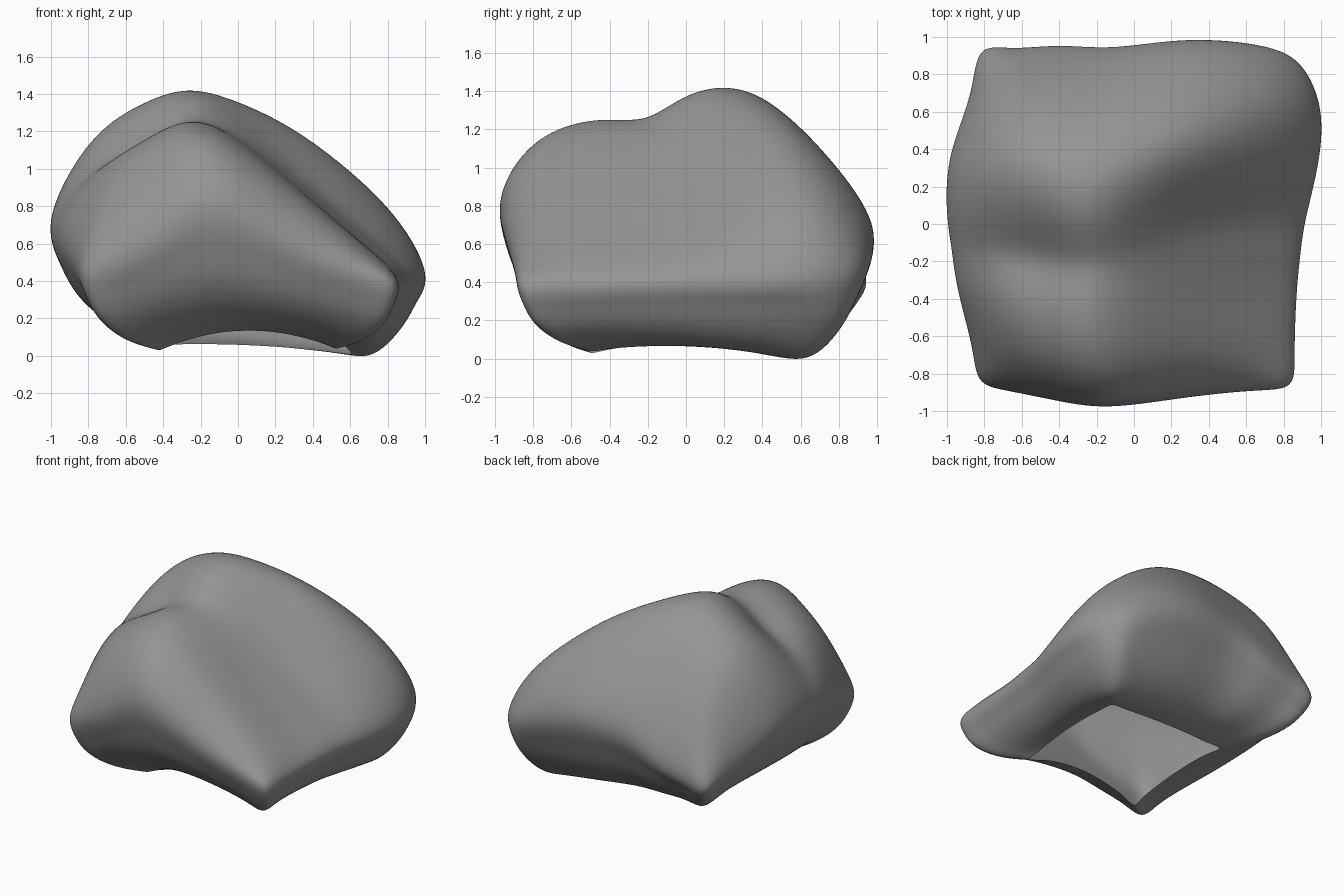
import bpy
from mathutils import Vector

if "Cube" in bpy.data.objects:
    bpy.data.objects.remove(bpy.data.objects["Cube"])

# Grid spacing across the top of the boulder
TX = [0, .1, .25, .42, .65, .88, 1]
TY = [0, .1, .27, .40, .52, .69, .87, 1]
# Plan outline: left/right edge per row, front/back edge per column
LEFT = [-.82, -.86, -.935, -.97, -.995, -.975, -.87, -.82]
RIGHT = [.83, .85, .86, .88, .91, .975, .985, .88]
FRONT = [-.84, -.89, -.94, -.97, -.925, -.885, -.86]
BACK = [.92, .93, .945, .935, .975, .945, .86]
# Heights, front row to back row (outer entries = widest girth)
HEIGHT = [
    [.48, .58, .72, .85, .66, .48, .40],
    [.55, .87, 1.06, 1.13, .90, .60, .41],
    [.67, .97, 1.16, 1.245, .97, .62, .42],
    [.70, .98, 1.12, 1.265, 1.00, .65, .43],
    [.74, 1.07, 1.27, 1.385, 1.07, .69, .44],
    [.72, 1.13, 1.34, 1.38, 1.22, .81, .46],
    [.55, .94, 1.03, 1.11, 1.03, .80, .47],
    [.44, .50, .59, .70, .71, .57, .46]]
NX, NY = len(TX), len(TY)


def mix(a, b, t):
    return a + (b - a) * t


verts, faces = [], []

# Top surface
for j in range(NY):
    for i in range(NX):
        verts.append(Vector((mix(LEFT[j], RIGHT[j], TX[i]),
                             mix(FRONT[i], BACK[i], TY[j]), HEIGHT[j][i])))
for j in range(NY - 1):
    for i in range(NX - 1):
        a = j * NX + i
        faces.append((a, a + 1, a + NX + 1, a + NX))

# Girth loop, counter-clockwise from the front left corner
loop = ([(i, 0) for i in range(NX - 1)] + [(NX - 1, j) for j in range(NY - 1)]
        + [(i, NY - 1) for i in range(NX - 1, 0, -1)] + [(0, j) for j in range(NY - 1, 0, -1)])
girth = [j * NX + i for i, j in loop]

# Open bottom rim: a rough square, arched on each side
FL, FR = Vector((-.42, -.50, .03)), Vector((.52, -.50, .04))
BL, BR = Vector((-.40, .43, .06)), Vector((.60, .48, .01))
rim = []
for i, j in loop:
    u, v = TX[i], TY[j]
    p = mix(mix(FL, FR, u), mix(BL, BR, u), v)
    arch = .10 if j == 0 else .02 if j == NY - 1 else .04
    p.z += arch * 4 * max(u * (1 - u), v * (1 - v))
    rim.append(p)

# Underside loops tucking in from girth to rim, fuller at the back right
previous = girth
for s, h in [(.08, .62), (.26, .34), (.59, .12), (1, 0)]:
    current = []
    for (i, j), g, r in zip(loop, girth, rim):
        p = mix(verts[g], r, s)
        p.z = mix(r.z, verts[g].z, max(h - .2 * s * TX[i] * TY[j], 0))
        current.append(len(verts))
        verts.append(p)
    for k in range(len(loop)):
        m = (k + 1) % len(loop)
        faces.append((previous[k], current[k], current[m], previous[m]))
    previous = current

# Boulder object
mesh = bpy.data.meshes.new("boulder")
mesh.from_pydata(verts, [], faces)
mesh.polygons.foreach_set("use_smooth", [True] * len(faces))
boulder = bpy.data.objects.new("boulder", mesh)
bpy.context.collection.objects.link(boulder)
stone = bpy.data.materials.new("grey stone")
stone.diffuse_color = (.3, .3, .3, 1)
stone.use_nodes = True
stone.node_tree.nodes["Principled BSDF"].inputs["Base Color"].default_value = stone.diffuse_color
mesh.materials.append(stone)
sub = boulder.modifiers.new("smooth", "SUBSURF")
sub.levels = sub.render_levels = 4

# Push the cage out so the smoothed surface passes through the chosen points
for _ in range(4):
    bpy.context.view_layer.update()
    ev = boulder.evaluated_get(bpy.context.evaluated_depsgraph_get())
    smooth = [ev.data.vertices[k].co.copy() for k in range(len(verts))]
    for k, target in enumerate(verts):
        mesh.vertices[k].co += (target - smooth[k]) * .8
    mesh.update()
    boulder.update_tag()
